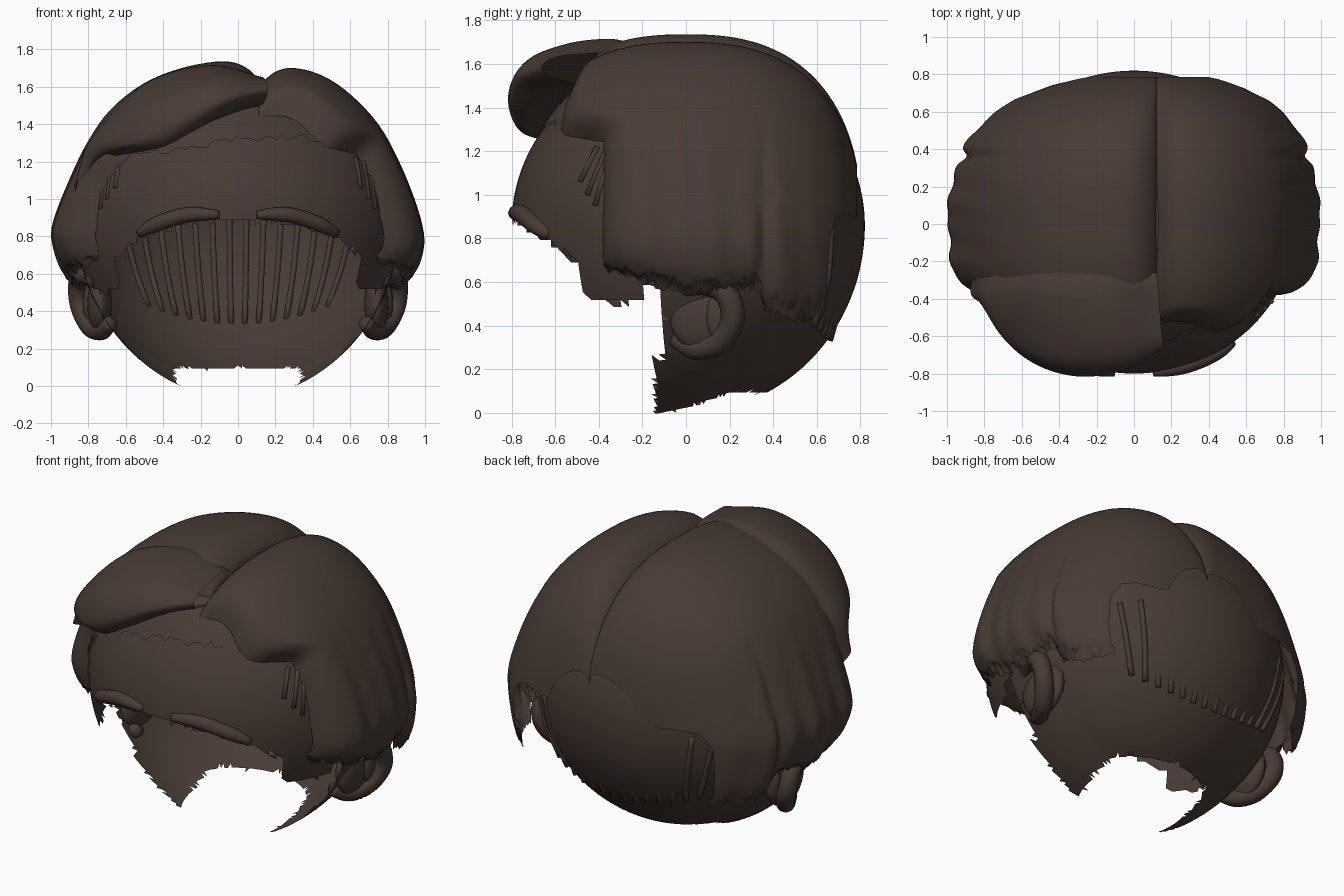
import bpy, bmesh, math, random
from mathutils import Vector

if "Cube" in bpy.data.objects:
    bpy.data.objects.remove(bpy.data.objects["Cube"])

random.seed(4)
mat = bpy.data.materials.new("dark_brown")
mat.diffuse_color = (0.065, 0.044, 0.034, 1)
mat.use_nodes = True
mat.node_tree.nodes["Principled BSDF"].inputs["Base Color"].default_value = mat.diffuse_color
CZ = 0.86


def finish(name, bm, centre=(0, 0, CZ)):
    """Turn a bmesh into a smooth object whose faces point away from centre."""
    bmesh.ops.recalc_face_normals(bm, faces=bm.faces)
    c = Vector(centre)
    if sum((f.calc_center_median() - c).dot(f.normal) * f.calc_area() for f in bm.faces) < 0:
        bmesh.ops.reverse_faces(bm, faces=bm.faces)
    me = bpy.data.meshes.new(name)
    bm.to_mesh(me)
    bm.free()
    me.polygons.foreach_set("use_smooth", [True] * len(me.polygons))
    me.materials.append(mat)
    ob = bpy.data.objects.new(name, me)
    bpy.context.collection.objects.link(ob)
    return ob


def lerp(table, v):
    """Piecewise linear lookup in a table of (key, value)."""
    if v <= table[0][0]:
        return table[0][1]
    for (a, b), (c, d) in zip(table, table[1:]):
        if v <= c:
            return b + (d - b) * (v - a) / (c - a)
    return table[-1][1]


def spline(pts, n):
    """Smooth curve of n+1 points through pts."""
    p = [Vector(q) for q in pts]
    p = [2 * p[0] - p[1]] + p + [2 * p[-1] - p[-2]]
    out = []
    for k in range(n + 1):
        u = k / n * (len(p) - 3)
        i = min(int(u), len(p) - 4)
        u -= i
        a, b, c, d = p[i:i + 4]
        out.append(0.5 * (2 * b + (c - a) * u + (2 * a - 5 * b + 4 * c - d) * u * u
                          + (3 * b - a - 3 * c + d) * u ** 3))
    return out


def grid(name, rows):
    bm = bmesh.new()
    v = [[bm.verts.new(p) for p in r] for r in rows]
    for a, b in zip(v, v[1:]):
        for i in range(len(a) - 1):
            bm.faces.new((a[i], a[i + 1], b[i + 1], b[i]))
    return finish(name, bm)


def tube(name, pts, r, n=12, taper=0.0):
    path = spline(pts, n) if len(pts) > 2 else [Vector(p) for p in pts]
    bm = bmesh.new()
    rings, m = [], len(path) - 1
    for i, p in enumerate(path):
        d = (path[min(i + 1, m)] - path[max(i - 1, 0)]).normalized()
        s = d.cross(Vector((0.31, 0.9, 0.2))).normalized()
        t = d.cross(s)
        k = r * (1 - taper * abs(2 * i / m - 1) ** 3)
        rings.append([bm.verts.new(p + k * (s * math.cos(a) + t * math.sin(a)))
                      for a in (j * math.tau / 10 for j in range(10))])
    for a, b in zip(rings, rings[1:]):
        for j in range(10):
            bm.faces.new((a[j], a[j - 1], b[j - 1], b[j]))
    bm.faces.new(rings[0])
    bm.faces.new(rings[-1])
    return finish(name, bm, sum(path, Vector()) / len(path))


# Skull: ellipsoid open at the face and the neck, drawn down a little at the jaw
RX, FRONT, BACK, UP, LOW = 0.865, 0.8, 0.82, 0.77, 0.86
FACE = [(-0.8, 0.89), (-0.7, 0.83), (-0.6, 0.77), (-0.5, 0.69), (-0.46, 0.53),
        (-0.3, 0.5), (-0.2, 0.54), (-0.16, 0.6), (-0.1, 0.6)]
NECK = [(-0.2, 0.28), (0, 0.34), (0.2, 0.34), (0.3, 0.25), (0.39, 0), (0.4, -1)]


def skull_y(x, z, ry=FRONT):
    h = (z - CZ) / (UP if z > CZ else LOW)
    return ry * math.sqrt(max(0, 1 - (x / RX) ** 2 - h * h))


bm = bmesh.new()
bmesh.ops.create_uvsphere(bm, u_segments=120, v_segments=80, radius=1)
for v in bm.verts:
    x, y, h = v.co
    y *= BACK if y > 0 else FRONT
    jaw = 0.085 * max(0, min(1, (0.2 - y) / 0.35)) * max(0, -h) ** 2
    v.co = (x * RX, y, CZ + h * (UP if h > 0 else LOW) - jaw)
bmesh.ops.triangulate(bm, faces=bm.faces)
cut = []
for f in bm.faces:
    x, y, z = f.calc_center_median()
    j = random.uniform(-0.012, 0.012)
    face = y < -0.1 + j and z < lerp(FACE, y) + j
    if z < 0.25 and y > -0.15:
        face = y < -0.14 + j
    neck = z < 0.4 and abs(x) < lerp(NECK, y) + j
    if face or neck:
        cut.append(f)
bmesh.ops.delete(bm, geom=cut, context='FACES')
finish("head", bm)

# Side hair: one section, scaled along y, with curled-in rims
HEM = [(-0.42, 0.68), (-0.3, 0.64), (-0.1, 0.57), (0.1, 0.54), (0.27, 0.57),
       (0.33, 0.58), (0.36, 0.47), (0.5, 0.43), (0.7, 0.46)]


def side_hair(name, section, front, px):
    rows, n = [], 80
    for X, Z in ((p.x, p.y) for p in spline([(x, z, 0) for x, z in section], 50)):
        y0 = lerp(front, Z)
        y1 = lerp([(0.5, 0.64), (0.8, 0.66), (0.95, 0.69), (1.05, 0.785)], Z)
        row = []
        for i in range(n + 1):
            y = y0 + (y1 - y0) * i / n
            f = (1 - abs(y / 0.81) ** 2.5) ** (1 / 2.5)
            low = max(0, min(1, (1.5 - Z) / 0.7))
            k = f * (1 + low * (0.007 * math.sin(y * 19) + 0.005 * math.sin(y * 41 + Z * 3)))
            k *= 1 - 0.035 * low * math.exp(-((y - 0.36) / 0.03) ** 2)
            x = px + (X - px) * k
            if Z > 0.8:
                z = 0.8 + (Z - 0.8) * f
            else:
                z = 0.8 + (Z - 0.8) * (0.8 - lerp(HEM, y)) / 0.35
                if Z < 0.52:
                    z += random.uniform(-0.02, 0.02)
            e = (y - y0) / (0.09 + 0.11 * low)
            if e < 1:
                s = 1 - 0.16 * (1 - math.sqrt(1 - (1 - e) ** 2))
                x, z = x * s, 0.8 + (z - 0.8) * (s if z > 0.8 else 1)
            row.append((x, y, z))
        rows.append(row)
    return grid(name, rows)


side_hair("hair_right", [(0.1, 1.56), (0.13, 1.62), (0.2, 1.68), (0.3, 1.7), (0.45, 1.66),
                         (0.6, 1.56), (0.75, 1.4), (0.86, 1.2), (0.95, 0.97), (0.99, 0.8),
                         (0.98, 0.65), (0.945, 0.54), (0.88, 0.455)],
          [(0.5, -0.38), (1.36, -0.38), (1.43, -0.5), (1.5, -0.57), (1.6, -0.57), (1.7, -0.52)], 0.12)
side_hair("hair_left", [(0.12, 1.57), (0.11, 1.64), (0.02, 1.715), (-0.1, 1.735), (-0.3, 1.7),
                        (-0.5, 1.62), (-0.68, 1.48), (-0.8, 1.31), (-0.9, 1.1), (-0.985, 0.87),
                        (-0.985, 0.73), (-0.945, 0.56), (-0.88, 0.455)],
          [(0.5, -0.38), (1.1, -0.4), (1.3, -0.45)], 0.12)

# Swept fringe: loft through guide locks from the parting to the temple
guides = [
    [(.12, -.26, 1.63), (-.15, -.26, 1.7), (-.5, -.26, 1.59), (-.78, -.28, 1.3), (-.87, -.3, 1.04)],
    [(.13, -.34, 1.65), (-.15, -.36, 1.715), (-.5, -.37, 1.615), (-.78, -.38, 1.33), (-.87, -.38, 1.08)],
    [(.14, -.48, 1.645), (-.15, -.53, 1.695), (-.5, -.54, 1.57), (-.75, -.5, 1.33), (-.82, -.42, 1.13)],
    [(.15, -.6, 1.63), (-.12, -.71, 1.63), (-.45, -.73, 1.5), (-.68, -.63, 1.31), (-.77, -.46, 1.19)],
    [(.16, -.66, 1.59), (-.05, -.78, 1.54), (-.3, -.815, 1.42), (-.54, -.74, 1.3), (-.71, -.55, 1.24)],
    [(.15, -.62, 1.54), (-.02, -.7, 1.49), (-.25, -.75, 1.36), (-.42, -.73, 1.275), (-.66, -.53, 1.23)],
    [(.13, -.46, 1.5), (0, -.54, 1.47), (-.25, -.6, 1.37), (-.42, -.62, 1.29), (-.66, -.46, 1.24)],
]
locks = [spline(g, 32) for g in guides]
grid("fringe", [spline(col, 36) for col in zip(*locks)])

# Hair lining: ragged band that meets the forehead under the fringe
band = []
for i in range(41):
    x = -0.62 + 1.22 * i / 40
    zs = [1.29 + 0.04 * math.sin(x * 4 + 0.6) + 0.045 * k for k in range(6)]
    zs[0] += random.uniform(-0.02, 0.02)
    band.append([(x, -skull_y(x, z) - 0.012 - 0.006 * k, z) for k, z in enumerate(zs)])
grid("hairline", band)

for s, side in ((1, "right"), (-1, "left")):
    # Eyebrows
    tube("eyebrow_" + side, [(s * x, -skull_y(x, z) - 0.002, z) for x, z in
                             ((0.53, 0.815), (0.42, 0.87), (0.27, 0.915), (0.1, 0.915))], 0.042, 20, 0.5)
    # Ears: rim, bowl and inner fold
    tube("ear_rim_" + side, [(s * x, y, z) for x, y, z in
                             ((.76, -.04, .56), (.82, .07, .59), (.855, .18, .55), (.845, .215, .43),
                              (.79, .15, .32), (.73, .04, .295), (.68, -.05, .34))], 0.055, 36, 0.3)
    for part, loc, size in (("ear_bowl_", (.74, .09, .44), (.065, .165, .165)),
                            ("ear_fold_", (.79, .15, .44), (.04, .06, .11))):
        bm = bmesh.new()
        bmesh.ops.create_uvsphere(bm, u_segments=24, v_segments=16, radius=1)
        for v in bm.verts:
            v.co = [s * loc[0] + v.co.x * size[0], loc[1] + v.co.y * size[1], loc[2] + v.co.z * size[2]]
        finish(part + side, bm, (s * loc[0], loc[1], loc[2]))
    # Temple strands
    for x0, z0, x1, z1 in ((.63, 1.22, .655, 1.06), (.67, 1.2, .7, 1.0), (.7, 1.17, .735, .95)):
        tube("temple_strand_" + side, [(s * x0, -skull_y(x0, z0) - .005, z0),
                                       (s * x1, -skull_y(x1, z1) - .005, z1)], 0.013)

# Straight nape strands fanned around the back; the outer ones lie outside the skull
for i in range(14):
    x = -0.6 + 1.2 * i / 13
    zt, xb = 0.95 - 0.2 * abs(x), x * 0.8
    zb = 0.33 + 0.4 * xb * xb
    zm = (zt + zb) / 2
    out = 0.03 if abs(x) > 0.5 else 0
    tube("nape_strand", [(x, skull_y(x, zt, BACK) - 0.03 + out, zt),
                         (x * 0.92, skull_y(x * 0.92, zm, BACK) - 0.05 + out * 1.6, zm),
                         (xb, skull_y(xb, zb, BACK) + 0.012, zb)], 0.016, 8)
